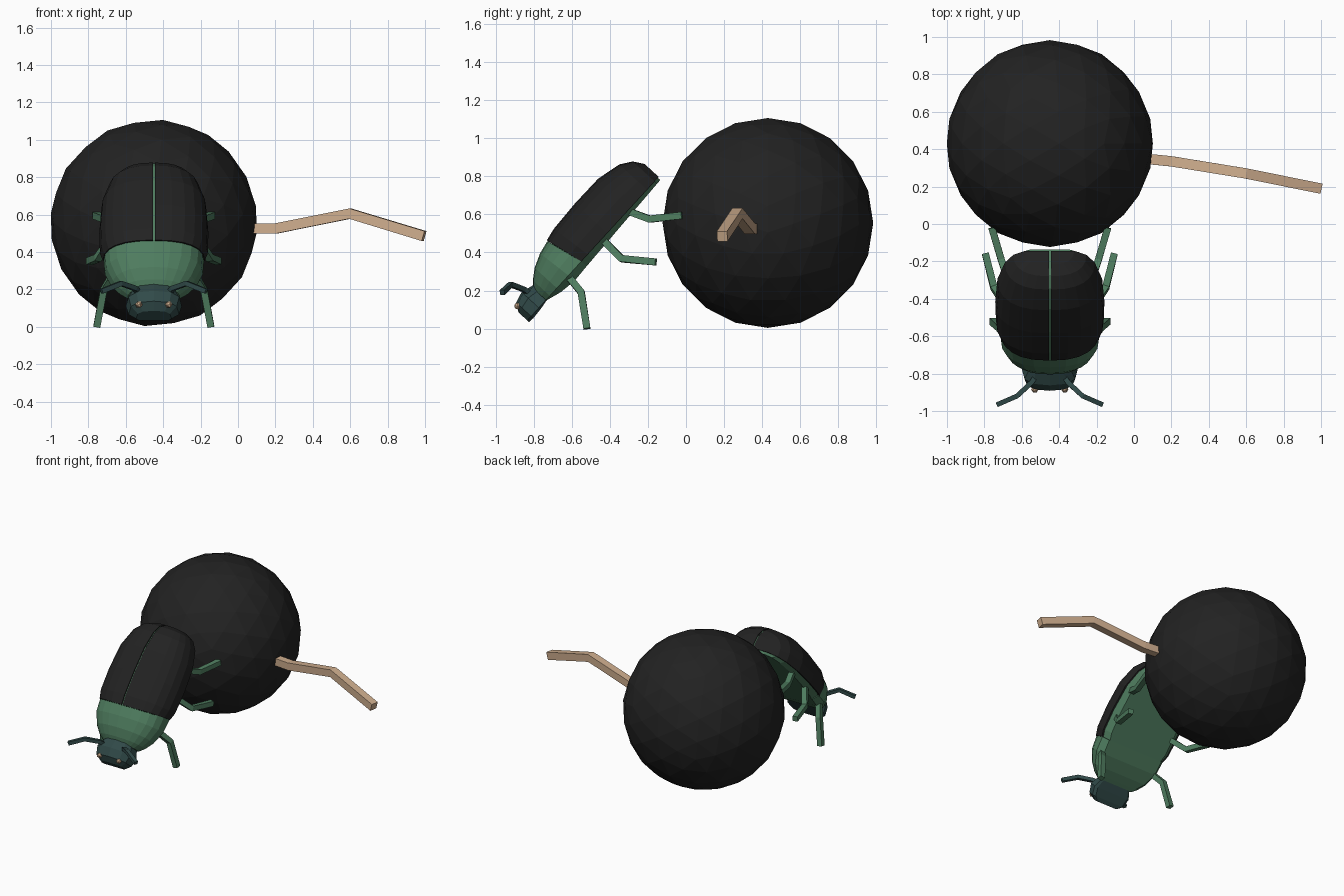
import bpy, bmesh, math
from mathutils import Vector, Matrix

if "Cube" in bpy.data.objects:
    bpy.data.objects.remove(bpy.data.objects["Cube"])

CX = -0.45                                   # shared centre line of beetle and ball
TILT = math.radians(47.5)                    # body pitch, head down


def material(name, rgb):
    m = bpy.data.materials.new(name)
    m.diffuse_color = (*rgb, 1)
    m.use_nodes = True
    m.node_tree.nodes["Principled BSDF"].inputs["Base Color"].default_value = m.diffuse_color
    return m


BLACK = material("black", (0.016, 0.016, 0.016))
GREEN = material("leaf green", (0.078, 0.205, 0.115))
TEAL = material("dark teal", (0.030, 0.068, 0.066))
STRAW = material("straw", (0.62, 0.42, 0.27))


def finish(bm, name, mat):
    bmesh.ops.recalc_face_normals(bm, faces=bm.faces)
    me = bpy.data.meshes.new(name)
    bm.to_mesh(me)
    bm.free()
    me.materials.append(mat)
    ob = bpy.data.objects.new(name, me)
    bpy.context.collection.objects.link(ob)
    return ob


def body(x, u, n):
    """Body coordinates (side, rearward, dorsal) to world."""
    c, s = math.cos(TILT), math.sin(TILT)
    return Vector((CX + x, -0.55 + u * c - n * s, 0.353 + u * s + n * c))


def loft(name, rings, mat):
    bm = bmesh.new()
    vs = [[bm.verts.new(p) for p in r] for r in rings]
    k = len(vs[0])
    for a, b in zip(vs, vs[1:]):
        for i in range(k):
            j = (i + 1) % k
            bm.faces.new((a[i], a[j], b[j], b[i]))
    bm.faces.new(vs[0])
    bm.faces.new(vs[-1])
    return finish(bm, name, mat)


def dome(u, w, top, bottom, lean=0, segs=12, e=0.83, flat=0.86):
    """Full cross-section: rounded back, flat belly."""
    pts = []
    for i in range(segs + 1):
        a = math.pi * i / segs
        c, s = math.cos(a), max(0, math.sin(a))
        pts.append(body(w * math.copysign(abs(c) ** e, c), u + lean * s ** e, top * s ** e))
    return pts + [body(-w * flat, u, bottom), body(w * flat, u, bottom)]


def half_dome(u, w, top, side, lean=0, segs=6, e=0.83, gap=0.005):
    """Half cross-section for one wing case."""
    pts = [body(side * gap, u, 0)]
    for i in range(segs + 1):
        a = math.pi / 2 * i / segs
        c, s = max(0, math.cos(a)) ** e, math.sin(a) ** e
        pts.append(body(side * (gap + (w - gap) * c), u + lean * s, top * s))
    return pts


def stick(name, pts, size, mat, ref):
    """Square bar along a bent path."""
    pts = [Vector(p) for p in pts]
    rings = []
    for i, p in enumerate(pts):
        d0 = (p - pts[max(i - 1, 0)]).normalized()
        d1 = (pts[min(i + 1, len(pts) - 1)] - p).normalized()
        t = (d0 + d1).normalized()
        a = t.cross(Vector(ref)).normalized() * size / 2
        b = t.cross(a).normalized() * size / 2
        rings.append([p + a + b, p - a + b, p - a - b, p + a - b])
    return loft(name, rings, mat)


def ball(name, centre, radius, subdiv, mat):
    bm = bmesh.new()
    turn = Matrix.Translation(centre) @ Matrix.Rotation(math.radians(31.72), 4, 'Y')
    bmesh.ops.create_icosphere(bm, subdivisions=subdiv, radius=radius, matrix=turn)
    return finish(bm, name, mat)


# Ball and the straw stuck in it
ball("dung_ball", (CX, 0.43, 0.555), 0.553, 3, BLACK)
stick("straw", [(0.0, 0.355, 0.525), (0.2, 0.335, 0.525), (0.6, 0.27, 0.605), (0.995, 0.19, 0.485)],
      0.055, STRAW, (0, 0, 1))

# Wing cases: u, half width, height, front lean
plan = [(0, 0.272, 0.208, -0.04), (0.05, 0.288, 0.222, -0.02), (0.2, 0.292, 0.23, 0),
        (0.38, 0.28, 0.228, 0), (0.51, 0.24, 0.197, 0), (0.57, 0.195, 0.155, 0),
        (0.602, 0.13, 0.10, 0)]
for side, label in ((-1, "left"), (1, "right")):
    loft(label + "_wing_case", [half_dome(u, w, h, side, l) for u, w, h, l in plan], BLACK)

# Abdomen under the wing cases, showing at the seam and below
loft("abdomen", [dome(u if u < 0.6 else 0.595, w - 0.012, h - 0.008, -0.038 + 0.035 * u, l, 12)
                 for u, w, h, l in plan], GREEN)

# Thorax shield
loft("thorax", [dome(0, 0.268, 0.203, -0.038, -0.042), dome(-0.10, 0.262, 0.188, -0.043, -0.015),
                dome(-0.19, 0.225, 0.158, -0.03), dome(-0.245, 0.18, 0.12, -0.013),
                dome(-0.275, 0.14, 0.09, -0.003)], GREEN)

# Head
loft("head", [dome(u, w, t, b, 0, 6, 0.7) for u, w, t, b in
              [(-0.24, 0.11, 0.095, 0), (-0.33, 0.15, 0.122, -0.012),
               (-0.39, 0.135, 0.106, -0.016), (-0.42, 0.095, 0.062, -0.013)]], TEAL)

# Paired parts: eyes, antennae, legs
legs = {"front": [(0.21, -0.63, 0.29), (0.27, -0.55, 0.19), (0.305, -0.52, 0.0)],
        "middle": [(0.23, -0.44, 0.47), (0.30, -0.337, 0.367), (0.345, -0.158, 0.35)],
        "rear": [(0.21, -0.34, 0.63), (0.26, -0.19, 0.575), (0.31, -0.02, 0.595)]}
feeler = [(0.08, -0.82, 0.18), (0.10, -0.85, 0.205), (0.176, -0.92, 0.232), (0.28, -0.965, 0.19)]
for s, label in ((-1, "left"), (1, "right")):
    ball(label + "_eye", body(s * 0.08, -0.398, 0.088), 0.02, 1, STRAW)
    stick(label + "_antenna", [(CX + s * x, y, z) for x, y, z in feeler], 0.026, TEAL, (0, 0, 1))
    for name, path in legs.items():
        stick(f"{label}_{name}_leg", [(CX + s * x, y, z) for x, y, z in path], 0.037, GREEN, (1, 0, 0))
